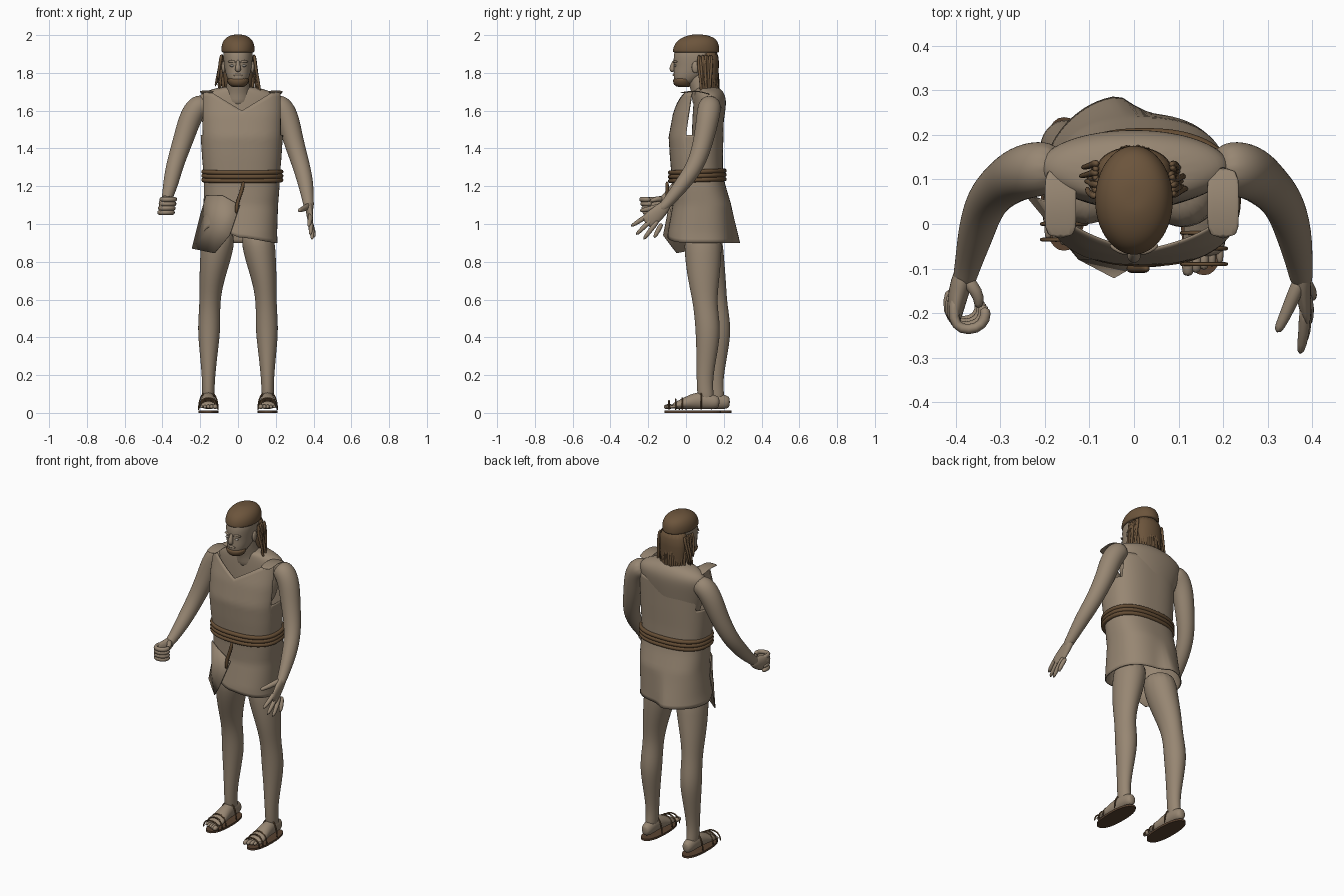
import bpy, bmesh, math, random
from mathutils import Vector

random.seed(4)
if "Cube" in bpy.data.objects:
    bpy.data.objects.remove(bpy.data.objects["Cube"], do_unlink=True)


def material(name, r, g, b):
    mat = bpy.data.materials.new(name)
    mat.use_nodes = True
    mat.diffuse_color = (r, g, b, 1)
    mat.node_tree.nodes["Principled BSDF"].inputs["Base Color"].default_value = (r, g, b, 1)
    return mat


skin = material("skin", .31, .24, .17)
cloth = material("cloth", .31, .24, .17)
hair = material("hair", .15, .09, .045)
rope = material("rope", .13, .075, .035)
leather = material("leather", .1, .055, .03)
eye_tone = material("eye", .42, .38, .33)


def finish(name, bm, mat, subdiv=0, smooth=True):
    bmesh.ops.recalc_face_normals(bm, faces=bm.faces[:])
    mesh = bpy.data.meshes.new(name)
    bm.to_mesh(mesh)
    bm.free()
    for poly in mesh.polygons:
        poly.use_smooth = smooth
    mesh.materials.append(mat)
    obj = bpy.data.objects.new(name, mesh)
    bpy.context.collection.objects.link(obj)
    if subdiv:
        mod = obj.modifiers.new("round", "SUBSURF")
        mod.levels = mod.render_levels = subdiv
    return obj


def oval(angle, power):
    c, s = math.cos(angle), math.sin(angle)
    bend = lambda v: math.copysign(abs(v) ** (2 / power), v)
    return bend(c), bend(s)


def tube(name, pts, mat, sides=12, subdiv=1, power=2, level=False, closed=False, smooth=True):
    """Skin rings (x, y, z, radius, second radius) along a path."""
    bm = bmesh.new()
    pos = [Vector(p[:3]) for p in pts]
    n = len(pts)
    span = pos[-1] - pos[0]
    upright = not closed and abs(span.z) > max(abs(span.x), abs(span.y))
    ref = Vector((0, 1, 0)) if upright else Vector((0, 0, 1))
    rings = []
    for i, p in enumerate(pts):
        after = pos[(i + 1) % n] if closed else pos[min(i + 1, n - 1)]
        before = pos[i - 1] if closed else pos[max(i - 1, 0)]
        tangent = (after - before).normalized()
        u = Vector((1, 0, 0)) if level else tangent.cross(ref).normalized()
        v = Vector((0, 1, 0)) if level else u.cross(tangent)
        ring = []
        for k in range(sides):
            a, b = oval(math.tau * k / sides, power)
            ring.append(bm.verts.new(pos[i] + u * a * p[3] + v * b * p[-1]))
        rings.append(ring)
    for i in range(n if closed else n - 1):
        a, b = rings[i], rings[(i + 1) % n]
        for k in range(sides):
            j = (k + 1) % sides
            bm.faces.new((a[k], a[j], b[j], b[k]))
    if not closed:
        bm.faces.new(rings[0])
        bm.faces.new(rings[-1])
    return finish(name, bm, mat, subdiv, smooth)


def stack(name, rows, mat, **options):
    """Level rings from (z, front y, back y, half width)."""
    pts = [(0, (f + b) / 2, z, w, (b - f) / 2) for z, f, b, w in rows]
    return tube(name, pts, mat, sides=20, level=True, **options)


def ball(name, centre, size, mat):
    bm = bmesh.new()
    bmesh.ops.create_uvsphere(bm, u_segments=12, v_segments=8, radius=1)
    bmesh.ops.scale(bm, vec=size, verts=bm.verts[:])
    bmesh.ops.translate(bm, vec=centre, verts=bm.verts[:])
    finish(name, bm, mat)


def shell(name, profile, low, high, warp=lambda a, z: 1, columns=96, rows=18):
    """Thin garment: profile rows (z, cx, cy, rx, ry), edges given by angle."""
    def section(z):
        for a, b in zip(profile, profile[1:]):
            if z <= b[0] or b is profile[-1]:
                t = (z - a[0]) / (b[0] - a[0])
                return [p + (q - p) * t for p, q in zip(a, b)][1:]
    bm = bmesh.new()
    grid = []
    for k in range(columns):
        angle = math.tau * k / columns
        a, b = oval(angle, 2.5)
        column = []
        for i in range(rows + 1):
            z = low(angle) + (high(angle) - low(angle)) * i / rows
            cx, cy, rx, ry = section(z)
            w = warp(angle, z)
            column.append(bm.verts.new((cx + rx * a * w, cy + ry * b * w, z)))
        grid.append(column)
    for k in range(columns):
        a, b = grid[k], grid[(k + 1) % columns]
        for i in range(rows):
            bm.faces.new((a[i], b[i], b[i + 1], a[i + 1]))
    finish(name, bm, cloth).modifiers.new("thickness", "SOLIDIFY").thickness = .006


# Tunic top: V neck, open armholes, lower back edge
def tunic_top(angle):
    c, s = math.cos(angle), math.sin(angle)
    if s < -.36:
        return 1.7 - max(0, .1 - .6 * abs(.22 * oval(angle, 2.5)[0]))
    return 1.62 if s > .6 else 1.47


shell("tunic_top", [(1.24, .02, .06, .2, .135), (1.35, .02, .055, .21, .14), (1.46, .02, .053, .217, .145),
                    (1.58, .02, .065, .22, .135), (1.7, .02, .085, .217, .115)],
      lambda a: 1.24, tunic_top)
for side, x in (("right", -.165), ("left", .2)):
    path = [(x, y, z, .036, .003) for y, z in ((-.035, 1.693), (.02, 1.703), (.07, 1.704), (.13, 1.685))]
    tube(side + "_shoulder_strap", path, cloth, power=4)


# Skirt: sharp back corner, hem rising towards the overlapping front flap
def flare(angle, z):
    width = .1 if angle < 1.66 else .55
    return 1 + .23 * math.exp(-abs((angle - 1.66) / width) ** 1.5) * max(0, (1.1 - z) / .2)


def hem(angle):
    c, s = math.cos(angle), math.sin(angle)
    return .9 + max(0, -s) * (.03 * (1 - c) + .1 * max(0, -c))


shell("skirt", [(.85, 0, .075, .212, .175), (.95, .005, .075, .202, .172), (1.1, .015, .085, .197, .155),
                (1.2, .02, .07, .2, .14), (1.27, .02, .06, .2, .135)],
      hem, lambda a: 1.27, flare)
bm = bmesh.new()
flap = [(-.17, -.01, 1.15), (-.08, -.08, 1.15), (.01, -.09, 1.1), (-.045, -.122, .94), (-.125, -.05, .845),
        (-.245, .065, .87), (-.2, .05, 1.05)]
corners = [bm.verts.new(p) for p in flap]
hub = bm.verts.new((-.125, -.08, 1))
for i, corner in enumerate(corners):
    bm.faces.new((corner, corners[(i + 1) % len(corners)], hub))
finish("skirt_flap", bm, cloth).modifiers.new("thickness", "SOLIDIFY").thickness = .005

# Rope belt and its hanging end
for i in range(3):
    loop = []
    for k in range(48):
        a, b = oval(math.tau * k / 48, 2.4)
        loop.append((.023 + .206 * a, .06 + .144 * b, 1.233 + .022 * i + .005 * b, .013))
    tube("belt_rope", loop, rope, sides=8, closed=True)
tube("belt_end", [(.03, -.1, 1.23, .011), (.02, -.1, 1.17, .011), (-.005, -.1, 1.12, .01), (-.01, -.1, 1.05, .012)], rope, sides=8)

# Upper body and neck
stack("upper_body", [(1.38, .03, .18, .15), (1.5, .03, .195, .18), (1.6, .035, .21, .21), (1.66, .04, .215, .225),
                     (1.7, .045, .2, .19), (1.73, .05, .17, .08)], skin, subdiv=2)
tube("neck", [(0, .11, 1.62, .085), (0, .1, 1.7, .07), (0, .065, 1.76, .058), (0, .06, 1.82, .058)], skin, subdiv=2)

# Head and face
stack("head", [(1.735, -.045, .02, .028), (1.75, -.062, .05, .048), (1.79, -.068, .11, .065), (1.83, -.064, .155, .073),
               (1.87, -.068, .165, .078), (1.92, -.064, .165, .08), (1.96, -.03, .14, .05)], skin, subdiv=2, power=2.2)
stack("beard", [(1.724, -.045, .02, .03), (1.735, -.066, .03, .049), (1.76, -.071, .035, .06), (1.775, -.066, .035, .061)], hair)
tube("nose", [(0, -.06, 1.87, .008), (0, -.068, 1.845, .011), (0, -.076, 1.825, .016), (0, -.066, 1.805, .016)], skin)
tube("mouth", [(-.026, -.058, 1.787, .005), (0, -.067, 1.79, .008), (.026, -.058, 1.787, .005)], skin)
for s in (-1, 1):
    ball("eye", (s * .032, -.057, 1.838), (.012, .006, .006), eye_tone)
    ball("ear", (s * .077, .05, 1.83), (.01, .02, .032), skin)
    tube("brow", [(s * .012, -.066, 1.857, .006), (s * .035, -.06, 1.863, .007), (s * .055, -.046, 1.857, .005)], skin)

# Hair cap, back hair and hanging locks
stack("hair_cap", [(1.905, -.066, .176, .084), (1.912, -.073, .178, .089), (1.945, -.066, .177, .089),
                   (1.972, -.046, .166, .078), (1.99, -.015, .143, .06), (2.001, .02, .105, .034), (2.003, .04, .08, .01)],
      hair, subdiv=2)
stack("back_hair", [(1.68, .125, .162, .06), (1.74, .095, .17, .076), (1.83, .075, .175, .086), (1.93, .05, .177, .089)], hair)


def lock(name, x, y, top, bottom, out, back):
    path = []
    for i in range(5):
        t = i / 4
        sway = random.uniform(-.004, .004)
        path.append((x + out * t + sway, y + back * t + sway, top + (bottom - top) * t, .011 - .005 * t))
    tube(name, path, hair, sides=6)


for i in range(17):
    x = -.08 + .01 * i
    lock("back_lock", x, .164 - 6 * x * x, 1.82, random.uniform(1.57, 1.67), -x * .1, .012)
for s in (-1, 1):
    for i in range(8):
        drop = random.uniform(1.68, 1.76) if s < 0 else random.uniform(1.61, 1.72)
        lock("side_lock", s * .084, .065 + .01 * i, 1.9, drop, s * random.uniform(.01, .04), -.01 if i > 3 else .015)

# Arms
tube("right_arm", [(-.16, .13, 1.645, .05), (-.215, .125, 1.625, .066), (-.255, .115, 1.56, .063), (-.288, .095, 1.45, .056),
                   (-.333, .055, 1.32, .048), (-.355, -.02, 1.22, .043), (-.375, -.1, 1.135, .029), (-.385, -.14, 1.11, .027)],
     skin, subdiv=2)
tube("left_arm", [(.18, .13, 1.645, .05), (.23, .125, 1.625, .066), (.265, .115, 1.56, .063), (.29, .095, 1.45, .056),
                  (.335, .055, 1.31, .048), (.36, -.02, 1.21, .043), (.373, -.1, 1.11, .029), (.378, -.14, 1.07, .026)],
     skin, subdiv=2)

# Right hand curled into a loose fist
tube("right_palm", [(-.375, -.09, 1.135, .022, .028), (-.388, -.13, 1.11, .026, .04), (-.4, -.18, 1.095, .022, .05),
                    (-.405, -.23, 1.09, .013, .045)], skin)
for i in range(4):
    z = 1.13 - .023 * i
    curl = ((-.4, -.16), (-.408, -.215), (-.39, -.238), (-.352, -.236), (-.332, -.215), (-.335, -.185))
    tube("right_finger", [(x - .004 * i, y + .006 * i, z, .014) for x, y in curl], skin, sides=8)
tube("right_thumb", [(-.39, -.11, 1.125, .016), (-.362, -.14, 1.135, .017), (-.347, -.165, 1.13, .014), (-.35, -.19, 1.12, .01)], skin, sides=8)

# Left hand open with spread fingers
tube("left_palm", [(.373, -.09, 1.115, .026), (.378, -.13, 1.075, .02, .038), (.383, -.18, 1.03, .015, .046),
                   (.388, -.215, 1, .011, .042)], skin)
for i, (y, z) in enumerate(((-.295, .985), (-.268, .94), (-.228, .915), (-.17, .925))):
    tip = Vector((.372 + .01 * i, y, z))
    base = Vector((.383, -.18 + .018 * i, 1.06 - .018 * i))
    middle = base.lerp(tip, .55)
    tube("left_finger", [(*base, .015), (middle.x + .006, middle.y, middle.z, .014), (*tip, .01)], skin, sides=8)
tube("left_thumb", [(.38, -.11, 1.1, .02), (.355, -.17, 1.085, .017), (.335, -.215, 1.075, .014), (.32, -.245, 1.07, .01)], skin, sides=8)

# Legs, feet and sandals; the right leg stands further back
leg = [(.1, .09, .98, .09, .1), (.112, .09, .85, .09, .102), (.14, .093, .7, .066, .084), (.15, .1, .58, .054, .063),
       (.153, .118, .45, .063, .069), (.155, .112, .33, .05, .058), (.156, .1, .2, .036, .045), (.157, .1, .12, .033, .043),
       (.157, .11, .05, .034, .045)]
foot = [(.178, .055, .018, .026), (.158, .055, .035, .038), (.09, .068, .036, .05), (.03, .06, .042, .042),
        (-.03, .044, .05, .025), (-.075, .035, .048, .015)]
for name, s, shift in (("left", 1, 0), ("right", -1, .055)):
    back = lambda z: shift * min(1, max(0, (.9 - z) / .3))
    tube(name + "_leg", [(s * x, y + back(z), z, a, b) for x, y, z, a, b in leg], skin, sides=16, subdiv=2, level=True)
    x = s * .157
    tube(name + "_foot", [(x, y + shift, z, a, b) for y, z, a, b in foot], skin, subdiv=2)
    for i in range(5):
        tx = x + s * (-.036 + .018 * i)
        tip = -.118 + .007 * i + shift
        size = .015 - .0015 * i
        tube(name + "_toe", [(tx, tip + .05, .034, size), (tx, tip + .02, .034, size), (tx, tip, .029, size * .8)], skin, sides=8)
    sole = [(x, .035 + shift, z, .053, .15) for z in (0, .012)]
    tube(name + "_sole", sole, leather, sides=32, subdiv=0, power=2.3, level=True, smooth=False)
    for y, height in ((-.09, .065), (-.055, .073), (-.02, .08), (.08, .115)):
        arc = []
        for k in range(9):
            a, b = oval(math.pi * k / 8, 2.3)
            arc.append((x + .052 * a, y + shift, .012 + (height - .012) * b, .005))
        tube(name + "_sandal_strap", arc, rope, sides=6)
